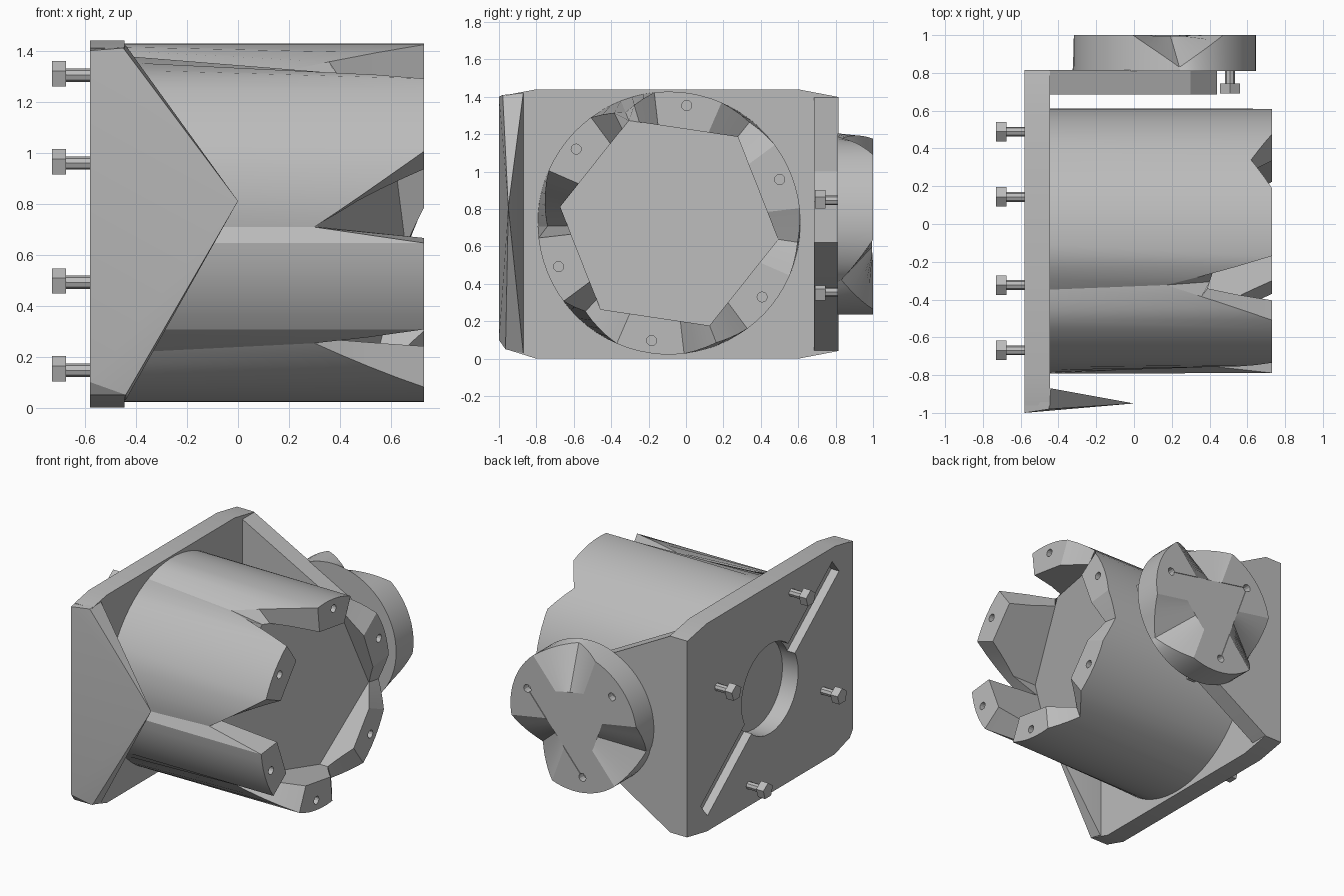
import bpy, bmesh
from math import sin, cos, radians, pi
from mathutils import Vector, Matrix

if "Cube" in bpy.data.objects:
    bpy.data.objects.remove(bpy.data.objects["Cube"])

grey = bpy.data.materials.new("plain grey")
grey.use_nodes = True
colour = (0.5, 0.5, 0.5, 1)
grey.diffuse_color = colour
grey.node_tree.nodes["Principled BSDF"].inputs["Base Color"].default_value = colour

CY, CZ = -0.09, 0.725      # axis of the main drum
DX, DZ = 0.16, 0.72        # axis of the rear disc


def activate(ob):
    bpy.ops.object.select_all(action='DESELECT')
    ob.select_set(True)
    bpy.context.view_layer.objects.active = ob


def finish(name, bm):
    bmesh.ops.remove_doubles(bm, verts=bm.verts, dist=0.0005)
    bmesh.ops.recalc_face_normals(bm, faces=bm.faces)
    mesh = bpy.data.meshes.new(name)
    bm.to_mesh(mesh)
    bm.free()
    mesh.materials.append(grey)
    ob = bpy.data.objects.new(name, mesh)
    bpy.context.collection.objects.link(ob)
    activate(ob)
    bpy.ops.object.shade_smooth_by_angle(angle=radians(18))
    return ob


def cut(ob, cutter):
    activate(ob)
    mod = ob.modifiers.new("cut", 'BOOLEAN')
    mod.operation = 'DIFFERENCE'
    mod.solver = 'EXACT'
    mod.object = cutter
    bpy.ops.object.modifier_apply(modifier=mod.name)
    bpy.data.objects.remove(cutter)
    bpy.ops.object.shade_smooth_by_angle(angle=radians(18))


def add_rod(bm, start, end, radius, sides):
    start, end = Vector(start), Vector(end)
    axis = end - start
    turn = axis.to_track_quat('Z', 'Y').to_matrix().to_4x4()
    bmesh.ops.create_cone(bm, cap_ends=True, segments=sides, radius1=radius, radius2=radius,
                          depth=axis.length, matrix=Matrix.Translation((start + end) / 2) @ turn)


def hull(name, points):
    bm = bmesh.new()
    for p in points:
        bm.verts.new(p)
    bmesh.ops.convex_hull(bm, input=bm.verts)
    return finish(name, bm)


def prism(name, outline, place, low, high):
    bm = bmesh.new()
    face = bm.faces.new([bm.verts.new(place(a, b, low)) for a, b in outline])
    new = bmesh.ops.extrude_face_region(bm, geom=[face])["geom"]
    shift = Vector(place(0, 0, high)) - Vector(place(0, 0, low))
    bmesh.ops.translate(bm, vec=shift, verts=[v for v in new if isinstance(v, bmesh.types.BMVert)])
    return finish(name, bm)


def crown(name, place, radius, inner_at, base, tip, floor, slope, first, gaps, half):
    """Drum with lugs around a sloping floor; gaps give each V notch's angle and depth."""
    bm = bmesh.new()
    pitch, steps = 360 / len(gaps), 72
    rows = []
    for i in range(steps):
        off = 360 * i / steps
        t = off % pitch
        apex, depth = gaps[int(off // pitch)]
        if t < apex:
            fall = max(0, (t - half) / (apex - half))
        else:
            fall = max(0, (pitch - half - t) / (pitch - half - apex))
        top = tip + (depth - tip) * fall
        a = radians(first + off)
        inner = inner_at(radians(min(t, pitch - t)))
        bed = floor + slope * inner * cos(a)
        pinched = radius - 0.12 * (tip - top)
        levels = [(radius, base), (pinched, top), (inner, max(top, bed)), (inner, bed)]
        rows.append([bm.verts.new(place(r * cos(a), r * sin(a), w)) for r, w in levels])
    middle = bm.verts.new(place(0, 0, floor))
    for a, b in zip(rows, rows[1:] + rows[:1]):
        for k in range(3):
            bm.faces.new((a[k], b[k], b[k + 1], a[k + 1]))
        bm.faces.new((a[3], b[3], middle))
    bm.faces.new([r[0] for r in rows])
    return finish(name, bm)


def along_x(u, v, w):
    return (w, CY + u, CZ + v)


def along_y(u, v, w):
    return (DX + u, w, DZ + v)


def drill(ob, place, first, count, reach, low, high, radius):
    bm = bmesh.new()
    for i in range(count):
        a = radians(first) + 2 * pi * i / count
        u, v = reach * cos(a), reach * sin(a)
        add_rod(bm, place(u, v, low), place(u, v, high), radius, 12)
    cut(ob, finish("hole_cutter", bm))


# Main drum: six lugs with flat inner sides
drum = crown("main_drum", along_x, 0.703, lambda t: 0.51 / cos(t), -0.45, 0.73, 0.47, 0.32, 21.5,
             [(30, 0.62), (30, 0.17), (40, 0.3), (25, 0.3), (30, 0.6), (30, 0.66)], 15)
drill(drum, along_x, 21.5, 6, 0.635, 0.67, 0.8, 0.027)

# Rear disc: three lugs joined by a flat triangle
disc = crown("rear_disc", along_y, 0.485, lambda t: 0.19 / cos(pi / 3 - t), 0.81, 1.0, 0.995, 0, 20,
             [(60, 0.83)] * 3, 30)
drill(disc, along_y, 20, 3, 0.38, 0.95, 1.1, 0.027)

# Mounting plate with chamfered corners
plate = prism("mounting_plate",
              [(-0.96, 0.05), (-0.8, 0), (0.6, 0), (0.81, 0.04), (0.81, 1.4),
               (0.6, 1.44), (-0.8, 1.44), (-0.96, 1.41)],
              lambda a, b, w: (w, a, b), -0.58, -0.445)
bm = bmesh.new()
add_rod(bm, (-0.7, CY, CZ), (-0.46, CY, CZ), 0.31, 32)
cut(plate, finish("bore_cutter", bm))

# Diagonal grooves on the outer face of the plate
for side in (1, -1):
    out = Vector((0, -0.78, 0.62)).normalized() * side
    across = Vector((0, out.z, -out.y)) * 0.06
    centre = Vector((0, CY, CZ))
    groove = hull("groove_cutter", [centre + out * d + across * s + Vector((x, 0, 0))
                                    for d in (0.25, 0.92) for s in (1, -1) for x in (-0.65, -0.52)])
    cut(plate, groove)

# Front wing, tapering to a point
hull("front_wing", [(-0.58, -1, 0.1), (-0.58, -1, 1.4), (0, -0.95, 0.81),
                    (-0.45, -0.98, 1.41), (-0.44, -0.87, 1.42), (-0.44, -0.87, 0.03),
                    (-0.44, -0.965, 0.05), (-0.58, -0.965, 0.05),
                    (-0.58, -0.87, 1.42), (-0.58, -0.87, 0.03)])

# Rear flange carrying the disc
prism("rear_flange", [(-0.58, 0.04), (-0.45, 0.04), (0.25, 0.47), (0.44, 0.62),
                      (0.44, 0.84), (0.3, 1.0), (-0.45, 1.4), (-0.58, 1.4)],
      lambda a, b, w: (a, w, b), 0.685, 0.815)

# Plate bolts
for i in range(4):
    a = radians(-68 + 90 * i)
    u, v = 0.624 * cos(a), 0.624 * sin(a)
    bm = bmesh.new()
    add_rod(bm, along_x(u, v, -0.69), along_x(u, v, -0.4), 0.026, 8)
    add_rod(bm, along_x(u, v, -0.73), along_x(u, v, -0.675), 0.055, 5)
    finish("plate_bolt_%d" % (i + 1), bm)

# Disc bolts
for i in range(3):
    a = radians(20 + 120 * i)
    u, v = 0.37 * cos(a), 0.37 * sin(a)
    bm = bmesh.new()
    add_rod(bm, along_y(u, v, 0.73), along_y(u, v, 0.86), 0.026, 8)
    add_rod(bm, along_y(u, v, 0.69), along_y(u, v, 0.745), 0.055, 5)
    finish("disc_bolt_%d" % (i + 1), bm)
